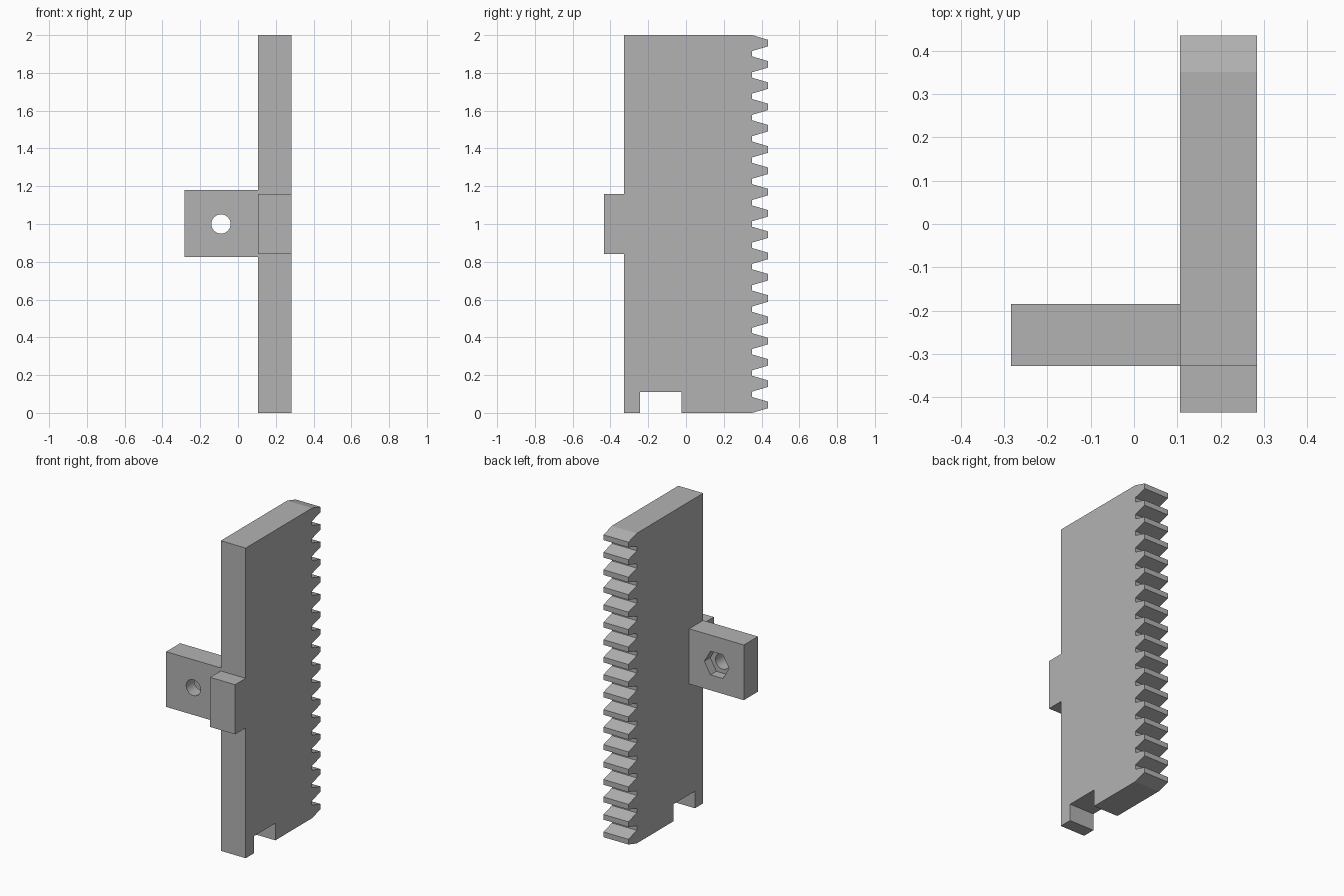
import bpy, bmesh, math
from mathutils import Vector

cube = bpy.data.objects.get("Cube")
if cube:
    bpy.data.objects.remove(cube, do_unlink=True)

grey = bpy.data.materials.new("plain grey")
grey.use_nodes = True
grey.diffuse_color = (0.45, 0.45, 0.45, 1)
grey.node_tree.nodes["Principled BSDF"].inputs["Base Color"].default_value = grey.diffuse_color


def extrude_profile(name, points, direction):
    """Solid made by pushing a closed outline along a direction."""
    bm = bmesh.new()
    face = bm.faces.new([bm.verts.new(p) for p in points])
    result = bmesh.ops.extrude_face_region(bm, geom=[face], use_keep_orig=True)
    moved = [v for v in result["geom"] if isinstance(v, bmesh.types.BMVert)]
    bmesh.ops.translate(bm, verts=moved, vec=Vector(direction))
    bmesh.ops.recalc_face_normals(bm, faces=bm.faces)
    mesh = bpy.data.meshes.new(name)
    bm.to_mesh(mesh)
    bm.free()
    mesh.materials.append(grey)
    obj = bpy.data.objects.new(name, mesh)
    bpy.context.collection.objects.link(obj)
    return obj


def ring(sides, radius, x, y, z):
    """Regular polygon standing in the xz plane."""
    angles = [2 * math.pi * i / sides for i in range(sides)]
    return [(x + radius * math.cos(a), y, z + radius * math.sin(a)) for a in angles]


def cut(target, cutter):
    """Subtract the cutter and discard it."""
    mod = target.modifiers.new("cut", "BOOLEAN")
    mod.operation = "DIFFERENCE"
    mod.solver = "EXACT"
    mod.object = cutter
    cutter.hide_render = True
    bpy.context.view_layer.objects.active = target
    bpy.ops.object.modifier_apply(modifier=mod.name)
    bpy.data.objects.remove(cutter, do_unlink=True)


# Rack plate: front edge with stop block, slotted foot, toothed back edge
X0, X1 = 0.106, 0.284
FRONT, ROOT, TIP = -0.327, 0.35, 0.435
TEETH, HALF_BASE, HALF_TIP = 18, 0.042, 0.017
pitch = (2 - 2 * HALF_BASE) / (TEETH - 1)

outline = [(FRONT, 2), (FRONT, 1.16), (-TIP, 1.16), (-TIP, 0.84), (FRONT, 0.84),
           (FRONT, 0), (-0.243, 0), (-0.243, 0.11), (-0.025, 0.11), (-0.025, 0)]
for i in range(TEETH):
    z = HALF_BASE + i * pitch
    outline += [(ROOT, z - HALF_BASE), (TIP, z - HALF_TIP),
                (TIP, z + HALF_TIP), (ROOT, z + HALF_BASE)]
extrude_profile("toothed_rack", [(X0, y, z) for y, z in outline], (X1 - X0, 0, 0))

# Side mounting lug with bolt hole and hexagonal nut pocket at the back
LUG_BACK = -0.184
lug = extrude_profile(
    "mounting_lug",
    [(-X1, FRONT, 0.824), (X0, FRONT, 0.824), (X0, FRONT, 1.18), (-X1, FRONT, 1.18)],
    (0, LUG_BACK - FRONT, 0))
cut(lug, extrude_profile("bolt_hole", ring(32, 0.051, -0.09, -0.5, 1), (0, 0.5, 0)))
cut(lug, extrude_profile("nut_pocket", ring(6, 0.088, -0.09, LUG_BACK - 0.06, 1), (0, 0.2, 0)))
